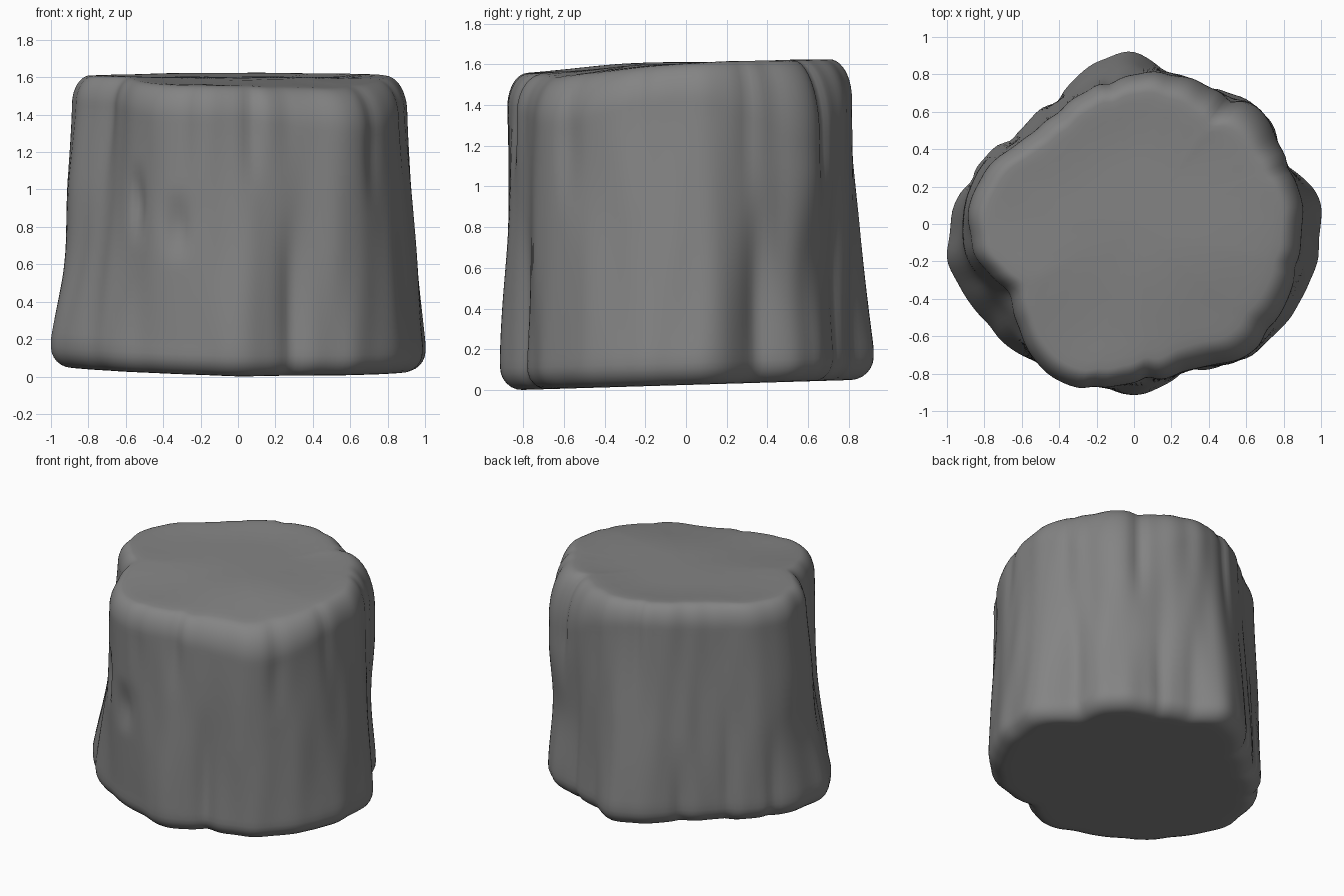
import bpy, bmesh, math
from mathutils import noise, Vector

if "Cube" in bpy.data.objects:
    bpy.data.objects.remove(bpy.data.objects["Cube"])

# Outline radii every 10 degrees, at the foot and at the cut top
FOOT = [1.0, .985, .91, .90, .915, .885, .845, .835, .855, .92, .895, .855,
        .81, .785, .785, .84, .90, .945, .98, 1.015, .985, .96, .94, .92,
        .90, .895, .885, .91, .88, .85, .885, .93, .955, .975, .985, 1.0]
TOP = [.90, .905, .895, .885, .905, .88, .835, .83, .825, .80, .775, .755,
       .73, .725, .74, .78, .84, .88, .885, .87, .81, .765, .815, .885,
       .925, .925, .89, .85, .845, .825, .87, .92, .93, .92, .91, .90]
# Grooves in the bark: angle, half width, depth, low z, high z
GROOVES = [(290, 4, .03, -.6, 1.1), (24, 5, .045, -.5, 1.15), (233, 3, .04, .7, 1.25),
           (249, 4, .035, .6, 1.1), (52, 3, .03, .9, 2.1), (321, 4, .025, .9, 1.9),
           (256, 3, .018, 1.0, 1.9), (275, 3, .018, 1.0, 1.9), (146, 3, .022, -.5, 1.2),
           (122, 4, .03, -.5, .7), (165, 3, .02, -.5, .8), (78, 4, .018, -.5, 1.1),
           (100, 3, .015, .8, 2.1), (62, 3, .018, -.5, .9), (45, 20, .035, .1, 1.3),
           (20, 3, .015, .9, 2.1), (345, 3, .015, .9, 2.1), (190, 20, .02, .1, 1.1)]
SEG = 180


def sample(table, deg):
    f = (deg / 10) % 36
    i, t = int(f), f % 1
    a, b, c, d = (table[(i + k) % 36] for k in (-1, 0, 1, 2))
    return b + .5 * t * (c - a + t * (2*a - 5*b + 4*c - d + t * (3*(b - c) + d - a)))


def smooth(t):
    t = min(1, max(0, t))
    return t * t * (3 - 2 * t)


def bump(deg, centre, width):
    d = (deg - centre + 180) % 360 - 180
    return math.exp(-(d / width) ** 2)


def radius(deg, z):
    w = min(1, max(0, 1 - (z - .15) / 1.35)) ** 1.25
    r = w * sample(FOOT, deg) + (1 - w) * sample(TOP, deg)
    for a, width, depth, lo, hi in GROOVES:
        span = (hi - lo) / 2
        fade = smooth((z - lo) / span) * smooth((hi - z) / span)
        r -= depth * fade * bump(deg, a, width)
    c, s = math.cos(math.radians(deg)), math.sin(math.radians(deg))
    return r + .014 * noise.noise(Vector((c * 6, s * 6, z * 1.3)))


def bottom_z(x, y):
    return max(0, .025 + .03 * y + .03 * max(0, -x))


def top_z(x, y):
    front = .05 * smooth((-y - .1) / .8) + .035 * smooth(((x - y) * .707 - .3) / .6)
    return 1.615 + .01 * y - front + .01 * noise.noise(Vector((x * 2, y * 2, 5)))


# Vertical profile: (is top, inset fraction, height fraction, radial scale)
B = .11
rows = [(0, 1, 0, k) for k in (.25, .5, .75, .93)]
for i in range(7):
    a = math.radians(i * 15)
    rows.append((0, 1 - math.sin(a), 1 - math.cos(a), 1))
rows += [(i / 32, 0, None, 1) for i in range(1, 32)]
for i in range(11):
    a = math.radians(i * 9)
    rows.append((1, 1 - math.cos(a), math.sin(a) - 1, 1))
rows += [(1, 1, 0, k) for k in (.94, .85, .7, .5, .25)]

# Stump body
bm = bmesh.new()
rings = []
for h, inset, dz, k in rows:
    ring = []
    for j in range(SEG):
        deg = j * 360 / SEG
        c, s = math.cos(math.radians(deg)), math.sin(math.radians(deg))
        # the rim is worn back furthest on two corners
        worn, lip = bump(deg, 45, 28), bump(deg, 315, 30)
        edge = .10 + .08 * worn + .05 * lip
        drop = .16 + .22 * worn + .06 * lip
        z = .1 + 1.4 * h
        r = (radius(deg, z) - inset * (edge if h else B)) * k
        x, y = c * r, s * r
        zb, zt = bottom_z(x, y), top_z(x, y) - .015 * smooth((1 - k) / .4)
        if dz is None:
            z = (zb + B) * (1 - h) + (zt - drop) * h
        else:
            z = zt + dz * drop if h else zb + dz * B
        ring.append(bm.verts.new((x, y, z)))
    rings.append(ring)
for lo, hi in zip(rings, rings[1:]):
    for j in range(SEG):
        n = (j + 1) % SEG
        bm.faces.new((lo[j], lo[n], hi[n], hi[j]))
for ring, z, flip in ((rings[0], bottom_z(0, 0), True), (rings[-1], top_z(0, 0) - .015, False)):
    mid = bm.verts.new((0, 0, z))
    for j in range(SEG):
        tri = (ring[j], ring[(j + 1) % SEG], mid)
        bm.faces.new(tri[::-1] if flip else tri)
for f in bm.faces:
    f.smooth = True
mesh = bpy.data.meshes.new("tree_stump")
bm.to_mesh(mesh)
bm.free()
stump = bpy.data.objects.new("tree_stump", mesh)
bpy.context.collection.objects.link(stump)

# Dark grey bark
bark = bpy.data.materials.new("bark")
bark.diffuse_color = (.23, .23, .23, 1)
bark.use_nodes = True
bark.node_tree.nodes["Principled BSDF"].inputs["Base Color"].default_value = bark.diffuse_color
mesh.materials.append(bark)
